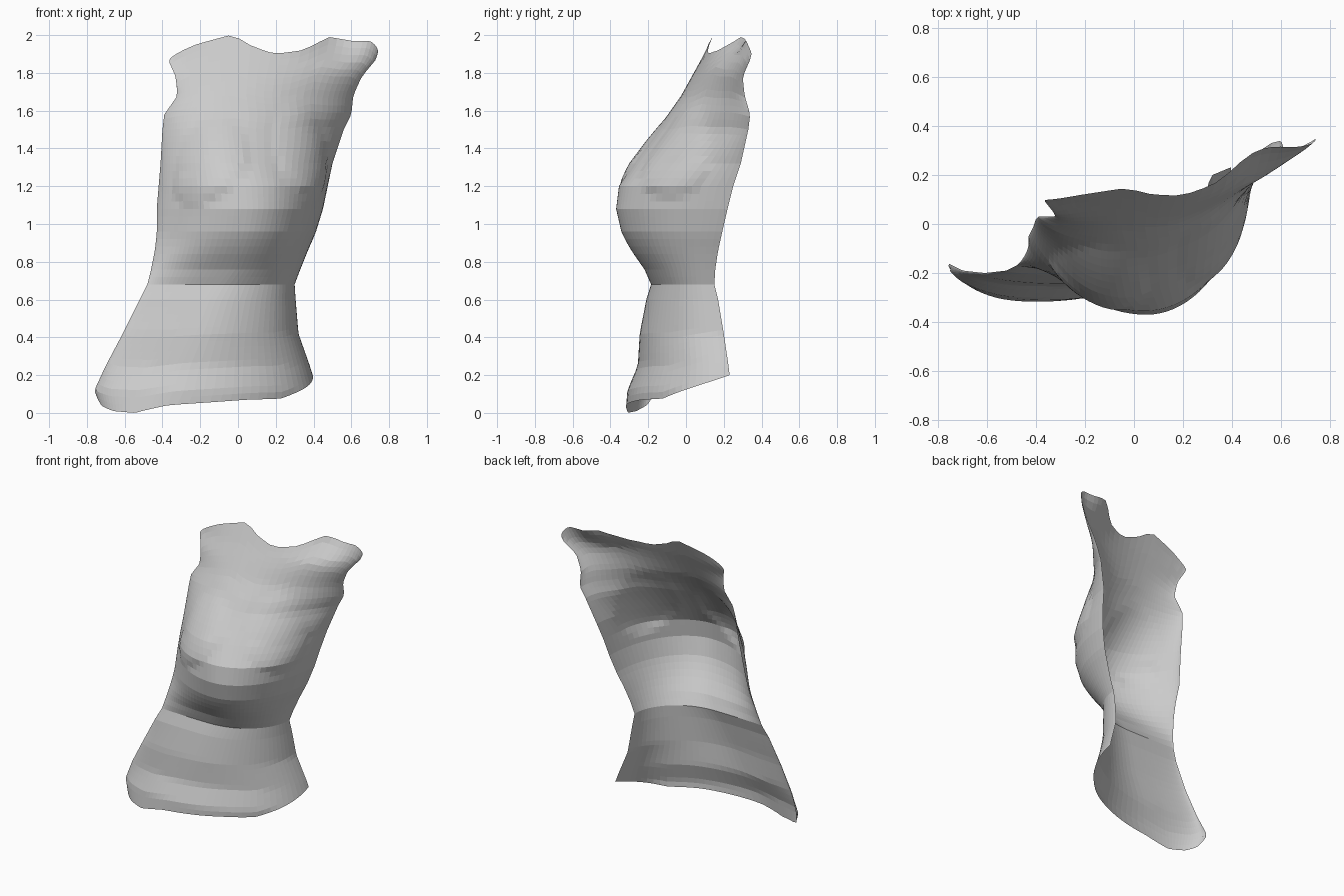
import bpy, bmesh
from math import sin, cos, pi, exp
from mathutils import Vector

# Cross-sections: z, left edge (x, y), front-most point (x, y), right edge (x, y)
SECTIONS = [
    (0.00, -.72, -.18, -.40, -.32, .42, .25),
    (0.12, -.76, -.16, -.34, -.31, .42, .24),
    (0.25, -.70, -.19, -.30, -.255, .38, .225),
    (0.42, -.61, -.20, -.22, -.245, .32, .20),
    (0.60, -.52, -.19, -.15, -.21, .305, .17),
    (0.68, -.48, -.17, -.10, -.185, .30, .15),
    (0.76, -.46, -.15, -.04, -.22, .33, .155),
    (0.86, -.44, -.12, .00, -.29, .37, .17),
    (0.95, -.43, -.09, .03, -.34, .41, .19),
    (1.08, -.43, -.05, .05, -.37, .45, .22),
    (1.20, -.42, -.03, .04, -.355, .475, .25),
    (1.32, -.41, -.01, .00, -.28, .50, .29),
    (1.50, -.40, .02, -.03, -.15, .56, .33),
    (1.58, -.39, .03, -.03, -.095, .60, .34),
    (1.68, -.32, .03, -.05, -.025, .61, .31),
    (1.78, -.33, .05, -.05, .03, .655, .30),
    (1.87, -.37, .10, -.05, .08, .73, .34),
    (2.00, -.37, .12, -.05, .145, .77, .37),
]
# Outline heights along the sweep (u = -1 left edge, 0 front, 1 right edge)
TOP = [(-1, 1.85), (-.6, 1.91), (-.36, 1.95), (.02, 2.0), (.1, 1.94), (.2, 1.9),
       (.33, 1.92), (.45, 1.99), (.59, 1.97), (.75, 1.97), (1, 1.9)]
HEM = [(-1, .1), (-.85, .04), (-.6, .01), (-.3, 0), (.05, .045), (.35, .07),
       (.54, .075), (.66, .11), (1, .2)]
# Bust mounds: centre, outward direction, tilt of the lower crease
MOUNDS = [(Vector((-.15, -.25, 1.30)), Vector((-.25, -.95, .1)), .35),
          (Vector((.37, -.07, 1.33)), Vector((.75, -.65, .1)), 0)]


def lerp_table(table, t):
    for a, b in zip(table, table[1:]):
        if t <= b[0]:
            f = max(0, (t - a[0]) / (b[0] - a[0]))
            return [p + (q - p) * f for p, q in zip(a[1:], b[1:])]
    return table[-1][1:]


def ramp(t, a, b):
    return min(1, max(0, (t - a) / (b - a)))


def surface_point(u, v):
    low, high = lerp_table(HEM, u)[0], lerp_table(TOP, u)[0]
    z = 2 * v
    z += low * (1 - ramp(z, 0, .6)) - (2 - high) * ramp(z, 1.4, 2)
    xl, yl, xf, yf, xr, yr = lerp_table(SECTIONS, z)
    a = abs(u) * pi / 2
    # section curve: blend of ellipse and parabola
    if u < 0:
        xe, ye, mix = xl, yl, .65 * ramp(z, .6, .9)
    else:
        xe, ye, mix = xr, yr, .7 * ramp(z, 1.2, 1.5)
    depth = (1 - cos(a)) * (1 - mix) + sin(a) ** 2 * mix
    p = Vector((xf + (xe - xf) * sin(a), yf + (ye - yf) * depth, z))
    # shoulder curls backwards at the top edge
    p.y += .07 * exp(-((u - .5) / .17) ** 2) * ramp(z, 1.84, 1.96)
    # bust mounds: soft above, creased below
    offset = Vector()
    for c, n, tilt in MOUNDS:
        d = p - c
        dz = d.z - tilt * d.x
        flat = Vector((d.x, d.y, 0)).length / .22
        dz /= .38 if dz > 0 else .19
        k = 1 - flat * flat - dz * dz
        if k > 0:
            offset += n * .028 * (k if dz > 0 else k ** .6)
    return p + offset


# Torso shell: open swept sheet
COLS, ROWS = 44, 50
bm = bmesh.new()
grid = [[bm.verts.new(surface_point(-1 + 2 * i / COLS, j / ROWS))
         for i in range(COLS + 1)] for j in range(ROWS + 1)]
for j in range(ROWS):
    for i in range(COLS):
        bm.faces.new((grid[j][i], grid[j][i + 1], grid[j + 1][i + 1], grid[j + 1][i]))
mesh = bpy.data.meshes.new("torso_shell")
bm.to_mesh(mesh)
bm.free()
torso = bpy.data.objects.new("torso_shell", mesh)
bpy.context.collection.objects.link(torso)
